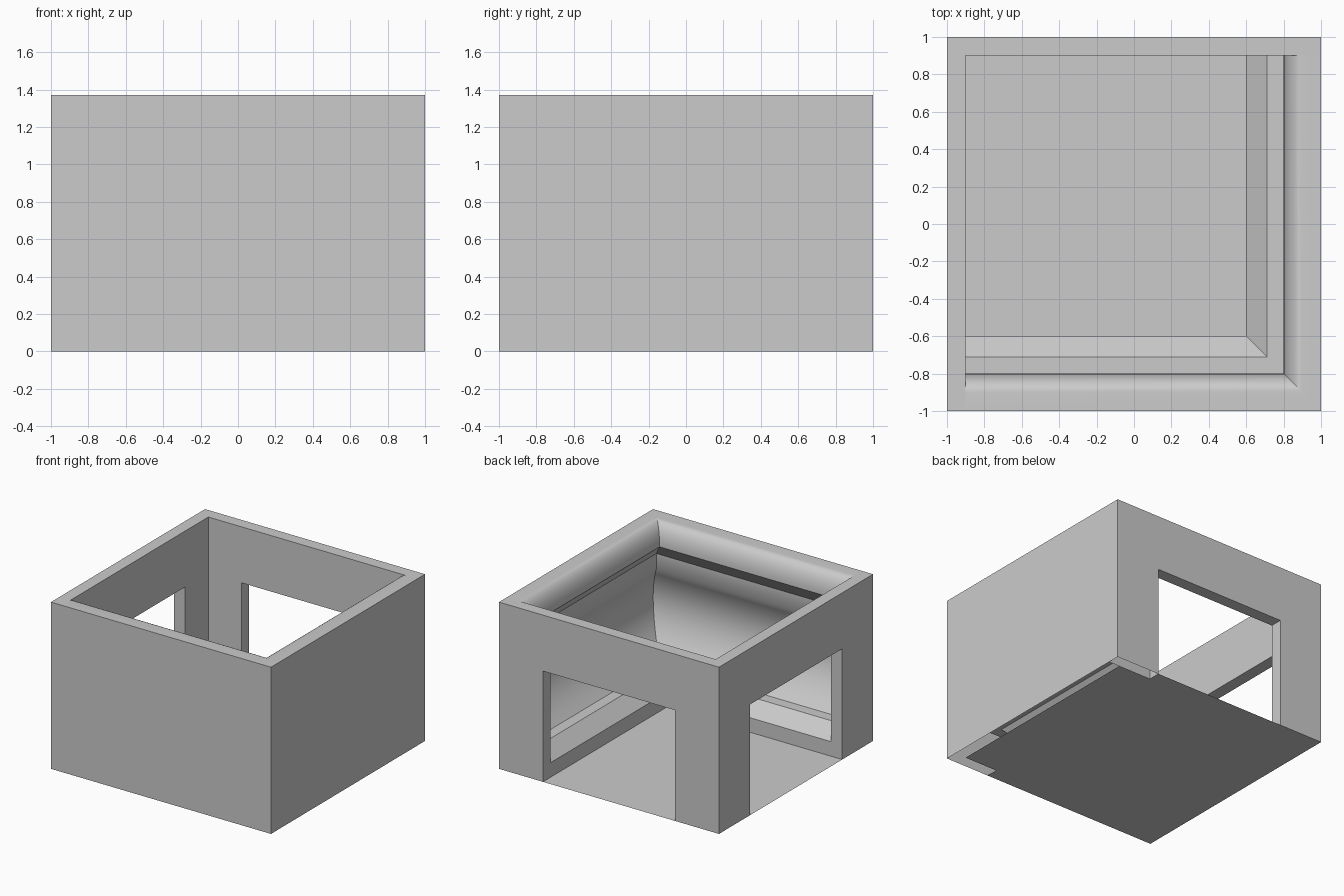
import bpy, bmesh, math

if "Cube" in bpy.data.objects:
    bpy.data.objects.remove(bpy.data.objects["Cube"])

grey = bpy.data.materials.new("light_grey")
grey.diffuse_color = (0.6, 0.6, 0.6, 1)
grey.use_nodes = True
grey.node_tree.nodes["Principled BSDF"].inputs["Base Color"].default_value = grey.diffuse_color


def finish(bm, name, smooth=False, fix_normals=True):
    if fix_normals:
        bmesh.ops.recalc_face_normals(bm, faces=bm.faces)
    mesh = bpy.data.meshes.new(name)
    bm.to_mesh(mesh)
    bm.free()
    mesh.materials.append(grey)
    ob = bpy.data.objects.new(name, mesh)
    bpy.context.collection.objects.link(ob)
    if smooth:
        bpy.ops.object.select_all(action='DESELECT')
        ob.select_set(True)
        bpy.context.view_layer.objects.active = ob
        bpy.ops.object.shade_smooth_by_angle(angle=math.radians(30))
    return ob


H = 1.37        # wall height
DOOR = 0.6      # half width of a doorway
DOOR_H = 0.91   # doorway height


# Wall with a doorway: outline drawn in (u, z), pushed through its thickness
def door_wall(name, u0, u1, place, open_end=False):
    outline = [(u0, 0), (-DOOR, 0), (-DOOR, DOOR_H), (DOOR, DOOR_H),
               (DOOR, 0), (u1, 0), (u1, H), (u0, H)]
    bm = bmesh.new()
    a = [bm.verts.new(place(u, 0.9, z)) for u, z in outline]
    b = [bm.verts.new(place(u, 1.0, z)) for u, z in outline]
    bm.faces.new(a)
    bm.faces.new(b[::-1])
    n = len(a)
    sides = [bm.faces.new((a[i], b[i], b[(i + 1) % n], a[(i + 1) % n])) for i in range(n)]
    bmesh.ops.recalc_face_normals(bm, faces=bm.faces)
    if open_end:    # hollow underside beside the doorway
        bm.faces.remove(sides[4])
    finish(bm, name, fix_normals=False)


door_wall("back_wall", -0.9, 1.0, lambda u, d, z: (u, d, z), open_end=True)
door_wall("left_wall", -1.0, 1.0, lambda u, d, z: (-d, u, z))

# Cross-section of the front and right walls: (distance from centre, height)
profile = [(1.0, 0), (1.0, H), (0.9, H)]
for i in range(1, 11):                      # rounded top moulding
    t = math.pi / 2 * i / 10
    profile.append((0.9 - 0.1 * math.sin(t), 1.19 + (H - 1.19) * math.cos(t)))
profile += [(0.9, 1.07)]                    # undercut below the moulding
for i in range(13):                         # hollow curved back panel
    z = 0.94 + (0.23 - 0.94) * i / 12
    profile.append((0.995 - 1.105 * (z - 0.65) ** 2, z))
profile += [(0.71, 0.23), (0.6, 0.12), (0.6, 0)]   # ledge and sloped plinth

# Sweep the section round the front right corner with a mitre
bm = bmesh.new()
rows = [[bm.verts.new(p) for p in ((-0.9, -d, z), (d, -d, z), (d, 0.9, z))] for d, z in profile]
for r, s in zip(rows, rows[1:]):
    for k in range(2):
        bm.faces.new((r[k], r[k + 1], s[k + 1], s[k]))
for f in bm.faces:
    f.normal_update()
# the first face is the outside of the front wall and must face -y
bm.faces.ensure_lookup_table()
if bm.faces[0].normal.y > 0:
    bmesh.ops.reverse_faces(bm, faces=bm.faces[:])
finish(bm, "moulded_corner_walls", smooth=True, fix_normals=False)

# Floor, leaving the wall cavity on the right open underneath
bm = bmesh.new()
for x0, x1, y in ((-1.0, 0.6, 1.0), (0.6, 0.9, 0.9)):
    bm.faces.new([bm.verts.new(p) for p in ((x0, -y, 0), (x1, -y, 0), (x1, y, 0), (x0, y, 0))])
finish(bm, "floor", fix_normals=False)
